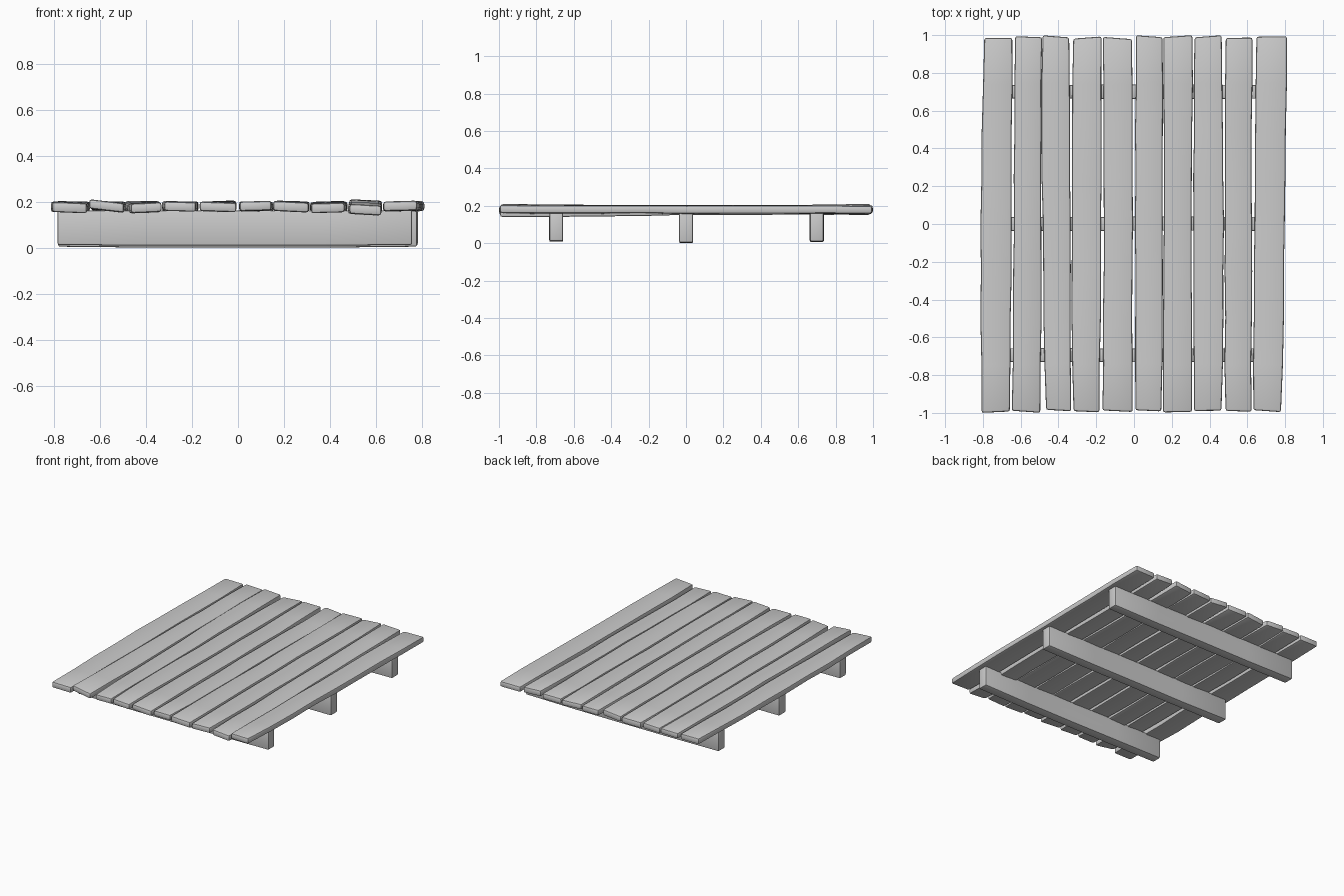
import bpy, bmesh, math, random

if "Cube" in bpy.data.objects:
    bpy.data.objects.remove(bpy.data.objects["Cube"])

random.seed(4)

def loft(name, rings, bevel):
    """Bridge four-cornered rings, round the outer edges, shade smooth."""
    bm = bmesh.new()
    loops = [[bm.verts.new(p) for p in ring] for ring in rings]
    for a, b in zip(loops, loops[1:]):
        for i in range(4):
            j = (i + 1) % 4
            bm.faces.new((a[i], a[j], b[j], b[i]))
    bm.faces.new(loops[0])
    bm.faces.new(loops[-1])
    bmesh.ops.recalc_face_normals(bm, faces=bm.faces[:])
    bm.normal_update()
    edges = [e for e in bm.edges if e.calc_face_angle(0) > math.radians(40)]
    bmesh.ops.bevel(bm, geom=edges, offset=bevel, segments=2, profile=0.55,
                    affect='EDGES', clamp_overlap=True)
    bmesh.ops.recalc_face_normals(bm, faces=bm.faces[:])
    me = bpy.data.meshes.new(name)
    bm.to_mesh(me)
    bm.free()
    me.shade_smooth()
    me.set_sharp_from_angle(angle=math.radians(40))
    ob = bpy.data.objects.new(name, me)
    bpy.context.collection.objects.link(ob)

def blend(a, m, b, t):
    """Smooth curve through a (t=0), m (t=.5), b (t=1)."""
    return a * (1 - t) * (1 - 2 * t) + m * 4 * t * (1 - t) + b * t * (2 * t - 1)

def jit(s):
    return random.uniform(-s, s)

# Planks: left/right edge at front, middle, back; front height, front tilt, back height
planks = [
    (-.805, -.655, -.812, -.648, -.795, -.645, .174, -.006, .178),
    (-.645, -.495, -.636, -.490, -.632, -.488, .180, -.018, .178),
    (-.468, -.333, -.485, -.335, -.487, -.343, .172, .006, .182),
    (-.322, -.183, -.330, -.175, -.324, -.175, .180, -.004, .176),
    (-.165, -.010, -.162, -.006, -.163, -.010, .176, -.006, .180),
    (.007, .145, .006, .152, .010, .151, .180, .004, .176),
    (.152, .304, .157, .307, .156, .310, .177, -.008, .182),
    (.315, .465, .314, .474, .320, .463, .172, .004, .180),
    (.482, .620, .481, .624, .485, .624, .163, -.008, .184),
    (.632, .780, .636, .800, .646, .808, .180, .004, .178),
]
STEPS = 8
for n, (fl, fr, ml, mr, bl, br, zf, tilt, zb) in enumerate(planks):
    y0, y1 = -.993 + jit(.006), .99 + jit(.006)
    back_tilt = jit(.008)
    rings = []
    for k in range(STEPS + 1):
        t = k / STEPS
        y = y0 + (y1 - y0) * t
        xl = blend(fl, ml, bl, t) + jit(.003)
        xr = blend(fr, mr, br, t) + jit(.003)
        z = zf + (zb - zf) * t + jit(.002)
        d = tilt + (back_tilt - tilt) * t
        h = .021 + jit(.001)
        skew = jit(.006) if k in (0, STEPS) else 0
        rings.append([(xl, y - skew, z - h - d / 2), (xr, y + skew, z - h + d / 2),
                      (xr, y + skew, z + h + d / 2), (xl, y - skew, z + h - d / 2)])
    loft(f"plank_{n + 1}", rings, .012)

# Cross beams: y centre, left end, right end, bottom height
for name, yc, xl, xr, zb in (("front_beam", -.695, -.785, .757, .008),
                             ("middle_beam", 0, -.782, .778, .0),
                             ("back_beam", .70, -.78, .782, .006)):
    rings = []
    for k in range(5):
        x = xl + (xr - xl) * k / 4
        a, b = yc - .037 + jit(.002), yc + .037 + jit(.002)
        z0 = zb + (.004 if k in (0, 4) else 0)
        rings.append([(x, a, z0), (x, b, z0), (x, b, .162), (x, a, .162)])
    loft(name, rings, .009)
